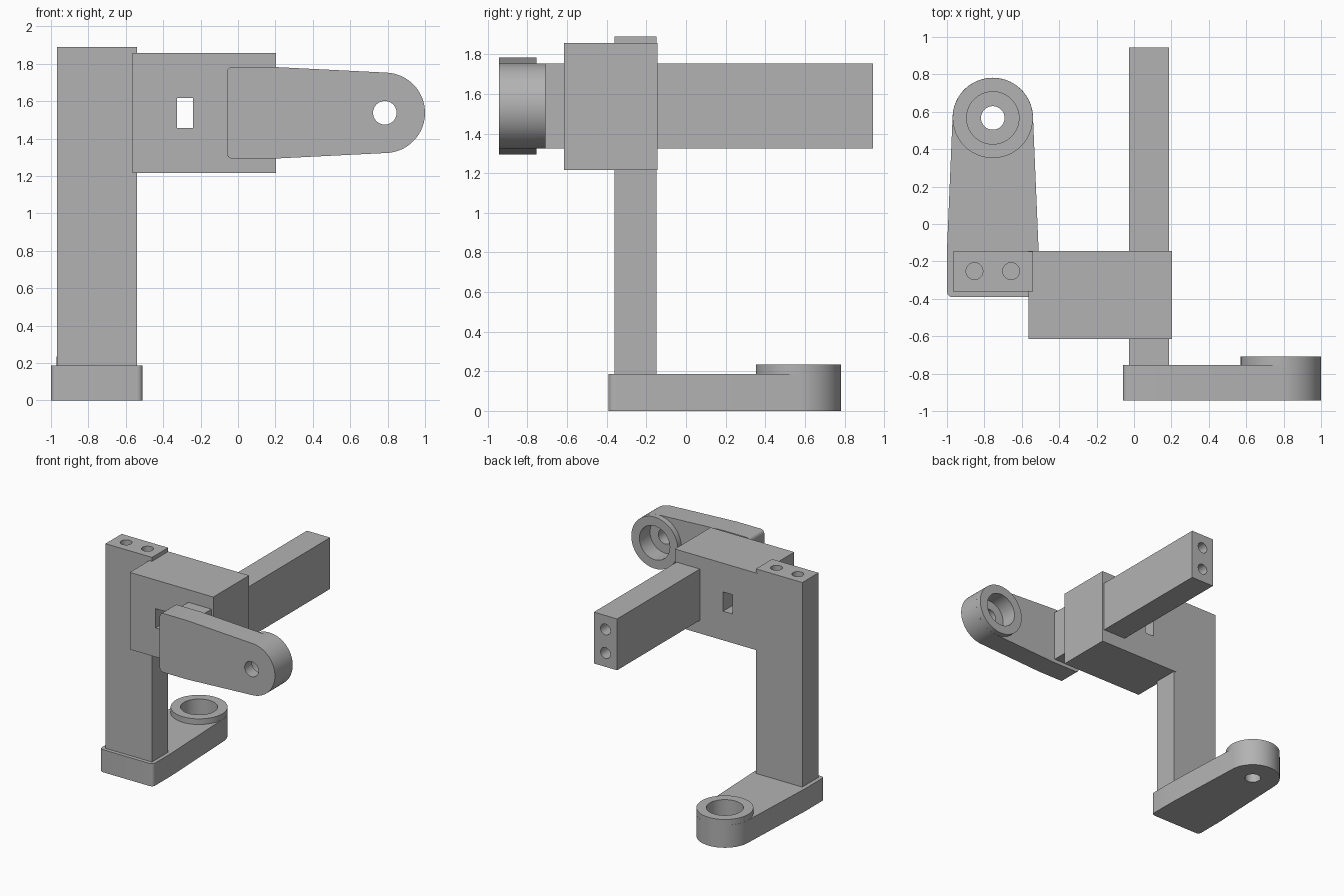
import bpy, bmesh, math
from mathutils import Matrix, Vector

cube = bpy.data.objects.get("Cube")
if cube:
    bpy.data.objects.remove(cube, do_unlink=True)

# Single grey material
GREY = (0.45, 0.45, 0.45, 1)
grey = bpy.data.materials.new("plain grey")
grey.use_nodes = True
grey.diffuse_color = GREY
grey.node_tree.nodes["Principled BSDF"].inputs["Base Color"].default_value = GREY


def finish(name, bm):
    bmesh.ops.recalc_face_normals(bm, faces=bm.faces)
    mesh = bpy.data.meshes.new(name)
    bm.to_mesh(mesh)
    bm.free()
    mesh.materials.append(grey)
    ob = bpy.data.objects.new(name, mesh)
    bpy.context.collection.objects.link(ob)
    return ob


def box(name, x, y, z):
    bm = bmesh.new()
    bmesh.ops.create_cube(bm, size=1)
    for v in bm.verts:
        v.co = Vector([(a + b) / 2 + c * (b - a) for c, (a, b) in zip(v.co, (x, y, z))])
    return finish(name, bm)


def prism(name, points, z0, z1):
    bm = bmesh.new()
    face = bm.faces.new([bm.verts.new((x, y, z0)) for x, y in points])
    up = bmesh.ops.extrude_face_region(bm, geom=[face])
    verts = [g for g in up["geom"] if isinstance(g, bmesh.types.BMVert)]
    bmesh.ops.translate(bm, verts=verts, vec=(0, 0, z1 - z0))
    return finish(name, bm)


def arc(cx, cy, r, a0, a1, n):
    return [(cx + r * math.cos(a0 + (a1 - a0) * i / n),
             cy + r * math.sin(a0 + (a1 - a0) * i / n)) for i in range(n + 1)]


def disc(name, r, z0, z1, n=64):
    return prism(name, arc(0, 0, r, 0, math.tau, n)[:-1], z0, z1)


def combine(ob, other, operation):
    # Apply the boolean and discard the helper
    other.hide_render = True
    mod = ob.modifiers.new("boolean", "BOOLEAN")
    mod.object, mod.operation, mod.solver = other, operation, "EXACT"
    graph = bpy.context.evaluated_depsgraph_get()
    mesh = bpy.data.meshes.new_from_object(ob.evaluated_get(graph))
    ob.modifiers.clear()
    ob.data = mesh
    bpy.data.objects.remove(other, do_unlink=True)


def smooth(ob):
    bpy.ops.object.select_all(action="DESELECT")
    ob.select_set(True)
    bpy.context.view_layer.objects.active = ob
    bpy.ops.object.shade_smooth_by_angle(angle=math.radians(25))


def arm(name, tail, matrix, straight=0.25, half=0.245, r=0.215, corner=0.03):
    # Tapered plate with its pivot at the local origin
    d = tail - straight
    a = math.atan2(half, -d) - math.acos(r / math.hypot(half, d))
    q = math.pi / 2
    pts = arc(0, 0, r, -a, a, 40) + [(-d, half)]
    pts += arc(corner - tail, half - corner, corner, q, 2 * q, 6)
    pts += arc(corner - tail, corner - half, corner, 2 * q, 3 * q, 6) + [(-d, -half)]
    ob = prism(name, pts, 0, 0.188)
    # Raised boss, counterbore and through hole
    combine(ob, disc("boss", r - 0.0005, 0.1, 0.235, 80), "UNION")
    combine(ob, disc("counterbore", 0.14, 0.095, 0.4), "DIFFERENCE")
    combine(ob, disc("through_hole", 0.063, -0.1, 0.2), "DIFFERENCE")
    ob.data.transform(matrix)
    smooth(ob)


def screw_holes(ob, centres, rotation):
    for c in centres:
        hole = disc("screw_hole", 0.045, -0.25, 0.05, 32)
        hole.data.transform(Matrix.Translation(c) @ rotation)
        combine(ob, hole, "DIFFERENCE")
    smooth(ob)


# Pivot arms
arm("lower_arm", 0.958, Matrix.Translation((-0.755, 0.567, 0)) @ Matrix.Rotation(math.pi / 2, 4, "Z"))
arm("upper_arm", 0.845, Matrix.Translation((0.785, -0.943, 1.538)) @ Matrix.Rotation(-math.pi / 2, 4, "X"))

# Bars with paired screw holes in their free ends
post = box("upright_bar", (-0.967, -0.54), (-0.36, -0.148), (0.188, 1.89))
screw_holes(post, [(-0.755 + s * 0.098, -0.252, 1.89) for s in (-1, 1)], Matrix())
bar = box("cross_bar", (-0.026, 0.188), (-0.755, 0.943), (1.325, 1.752))
screw_holes(bar, [(0.081, 0.943, 1.538 + s * 0.098) for s in (-1, 1)],
            Matrix.Rotation(-math.pi / 2, 4, "X"))

# Joining block with a slot right through it
block = box("joining_block", (-0.565, 0.204), (-0.616, -0.145), (1.216, 1.857))
slot = box("slot", (-0.326, -0.24), (-1, 0.2), (1.458, 1.618))
combine(block, slot, "DIFFERENCE")
